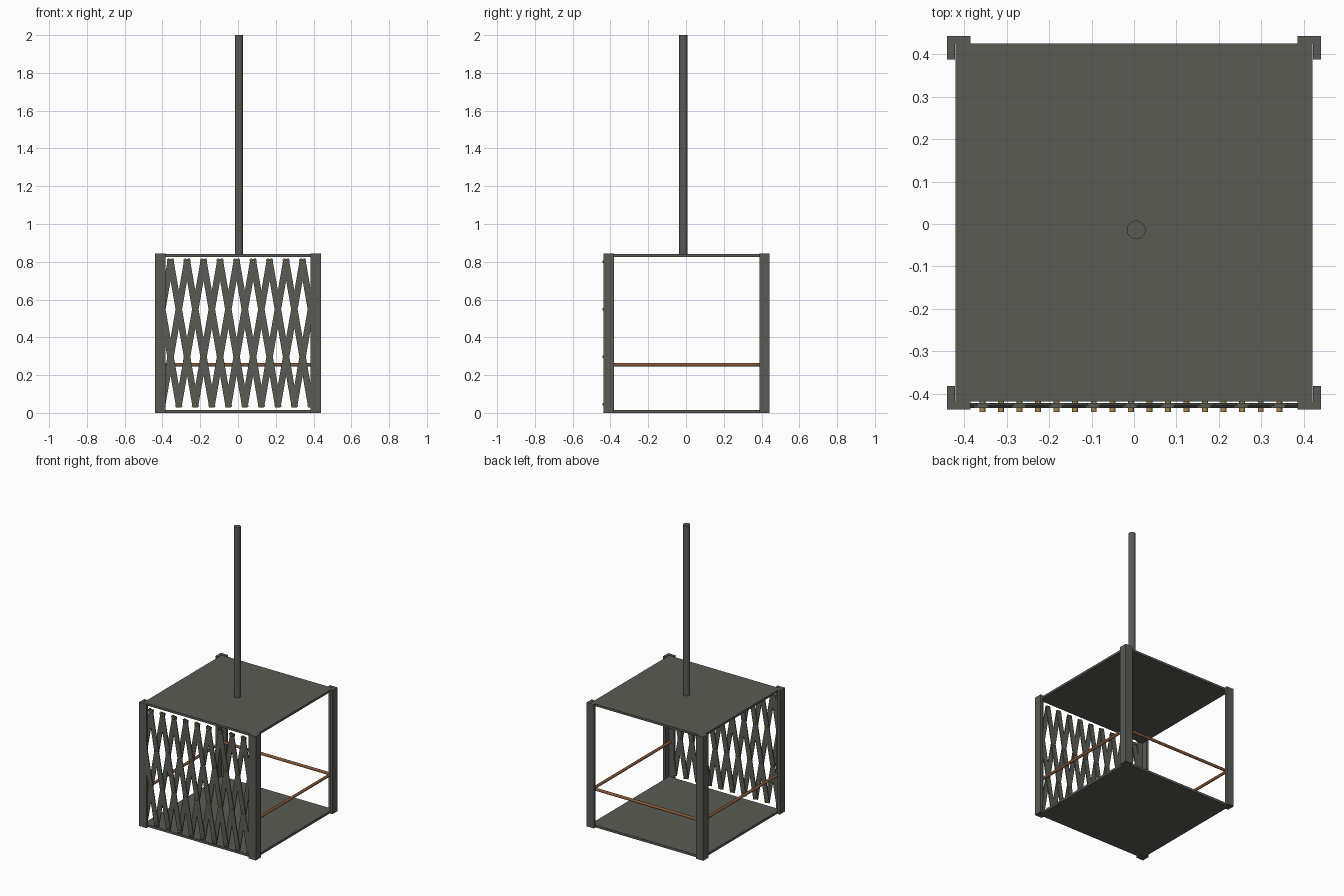
import bpy, bmesh, math
from mathutils import Matrix, Vector

if "Cube" in bpy.data.objects:
    bpy.data.objects.remove(bpy.data.objects["Cube"])


def material(name, rgb):
    m = bpy.data.materials.new(name)
    m.diffuse_color = (*rgb, 1)
    m.use_nodes = True
    m.node_tree.nodes["Principled BSDF"].inputs["Base Color"].default_value = m.diffuse_color
    return m


STEEL = material("dark_steel", (0.105, 0.105, 0.09))
BRASS = material("brass", (0.40, 0.25, 0.08))
COPPER = material("copper_brown", (0.24, 0.10, 0.045))


def finish(name, bm, mat, smooth=False):
    bmesh.ops.recalc_face_normals(bm, faces=bm.faces[:])
    me = bpy.data.meshes.new(name)
    bm.to_mesh(me)
    bm.free()
    me.materials.append(mat)
    ob = bpy.data.objects.new(name, me)
    bpy.context.collection.objects.link(ob)
    if smooth:
        bpy.context.view_layer.objects.active = ob
        ob.select_set(True)
        bpy.ops.object.shade_smooth_by_angle(angle=math.radians(40))
        ob.select_set(False)
    return ob


def add_box(bm, centre, size, rot=Matrix.Identity(4)):
    m = Matrix.Translation(centre) @ rot @ Matrix.Diagonal((*size, 1))
    bmesh.ops.create_cube(bm, size=1, matrix=m)


def add_rod(bm, a, b, r, sides=24):
    a, b = Vector(a), Vector(b)
    d = b - a
    m = Matrix.Translation((a + b) / 2) @ d.to_track_quat('Z', 'Y').to_matrix().to_4x4()
    bmesh.ops.create_cone(bm, cap_ends=True, segments=sides, radius1=r, radius2=r,
                          depth=d.length, matrix=m)


# floor and roof plates
PX, PY0, PY1 = 0.42, -0.418, 0.425
for name, z0, z1 in (("floor_plate", 0.0, 0.016), ("roof_plate", 0.826, 0.841)):
    bm = bmesh.new()
    add_box(bm, (0, (PY0 + PY1) / 2, (z0 + z1) / 2), (2 * PX, PY1 - PY0, z1 - z0))
    finish(name, bm, STEEL)

# four angle-iron corner posts
H, W, T = 0.844, 0.055, 0.019
for sx, side in ((-1, "left"), (1, "right")):
    for sy, end, yc in ((-1, "front", -0.437), (1, "back", 0.443)):
        bm = bmesh.new()
        outline = [(0, 0), (W, 0), (W, T), (T, T), (T, W), (0, W)]
        verts = [bm.verts.new((sx * (0.44 - u), yc - sy * v, 0)) for u, v in outline]
        face = bm.faces.new(verts)
        ext = bmesh.ops.extrude_face_region(bm, geom=[face])
        top = [g for g in ext["geom"] if isinstance(g, bmesh.types.BMVert)]
        bmesh.ops.translate(bm, verts=top, vec=(0, 0, H))
        finish(f"{end}_{side}_post", bm, STEEL)

# hoisting rod
bm = bmesh.new()
add_rod(bm, (0.005, -0.014, 0.835), (0.005, -0.014, 2.0), 0.022, 32)
finish("hoist_rod", bm, STEEL, True)

# guard rails on the sides and back
RX, RY0, RY1, RZ = 0.41, -0.418, 0.415, 0.255
for name, a, b in (("left_rail", (-RX, RY0, RZ), (-RX, RY1, RZ)),
                   ("right_rail", (RX, RY0, RZ), (RX, RY1, RZ)),
                   ("back_rail", (-RX, RY1, RZ), (RX, RY1, RZ))):
    bm = bmesh.new()
    add_rod(bm, a, b, 0.0095, 16)
    finish(name, bm, COPPER, True)

# folding lattice gate: two layers of slanted bars, trimmed at the posts
HALF = 0.0437
X0 = -0.357
ZTOP, ZBOT = 0.80, 0.045
RUN = 3 * HALF
LENGTH = math.hypot(RUN, ZTOP - ZBOT) + 0.03
TILT = math.atan2(RUN, ZTOP - ZBOT)
EDGE = 0.386
for name, s, y in (("gate_bars_front", 1, -0.4305), ("gate_bars_back", -1, -0.4245)):
    bm = bmesh.new()
    for k in range(-2, 11):
        xc = X0 + 2 * HALF * k + s * RUN / 2
        add_box(bm, (xc, y, (ZTOP + ZBOT) / 2), (0.034, 0.005, LENGTH),
                Matrix.Rotation(-s * TILT, 4, 'Y'))
    for e in (-1, 1):
        geom = bm.verts[:] + bm.edges[:] + bm.faces[:]
        bmesh.ops.bisect_plane(bm, geom=geom, plane_co=(e * EDGE, 0, 0),
                               plane_no=(e, 0, 0), clear_outer=True)
        rim = [ed for ed in bm.edges if ed.is_boundary]
        bmesh.ops.holes_fill(bm, edges=rim, sides=8)
    finish(name, bm, STEEL)

# brass pivot pins at the bar crossings
bm = bmesh.new()
for row in range(4):
    z = ZTOP + (ZBOT - ZTOP) * row / 3
    odd = row % 2
    for k in range(9 - odd):
        x = X0 + HALF * (2 * k + odd)
        add_rod(bm, (x, -0.414, z), (x, -0.443, z), 0.007, 12)
finish("gate_pins", bm, BRASS, True)
